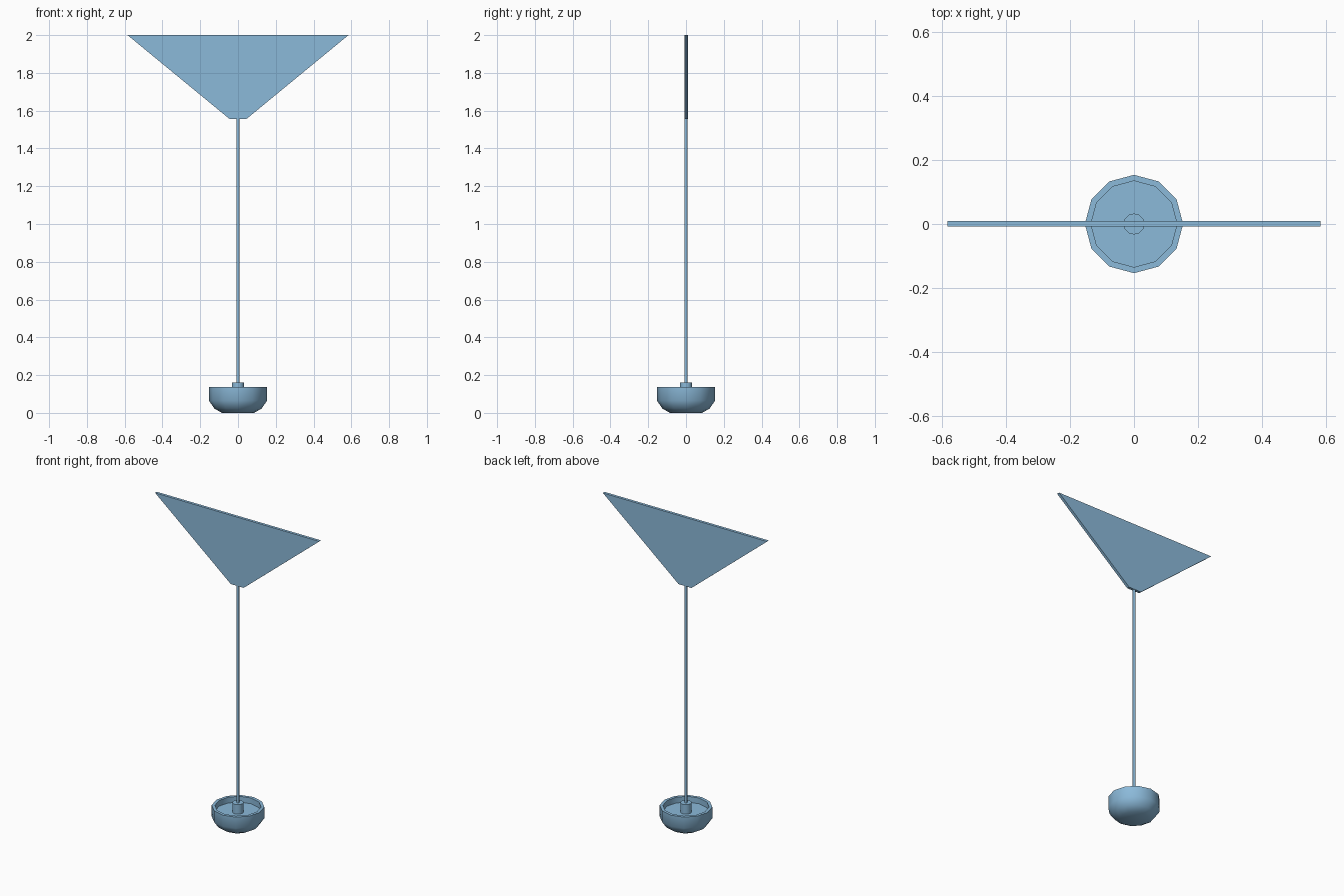
import bpy, bmesh, math

if "Cube" in bpy.data.objects:
    bpy.data.objects.remove(bpy.data.objects["Cube"])

blue = bpy.data.materials.new("blue_paint")
blue.diffuse_color = (0.26, 0.49, 0.70, 1.0)
blue.use_nodes = True
blue.node_tree.nodes["Principled BSDF"].inputs["Base Color"].default_value = blue.diffuse_color


def make_object(name, bm, smooth_angle=None):
    bmesh.ops.recalc_face_normals(bm, faces=bm.faces)
    mesh = bpy.data.meshes.new(name)
    bm.to_mesh(mesh)
    bm.free()
    mesh.materials.append(blue)
    obj = bpy.data.objects.new(name, mesh)
    bpy.context.collection.objects.link(obj)
    if smooth_angle:
        bpy.ops.object.select_all(action='DESELECT')
        obj.select_set(True)
        bpy.context.view_layer.objects.active = obj
        bpy.ops.object.shade_smooth_by_angle(angle=math.radians(smooth_angle))
    return obj


def lathe(name, profile, sides, smooth_angle=40):
    """Turn an (r, z) profile around z; both ends are capped."""
    bm = bmesh.new()
    rings = []
    for r, z in profile:
        rings.append([bm.verts.new((r * math.cos(math.tau * i / sides),
                                    r * math.sin(math.tau * i / sides), z))
                      for i in range(sides)])
    for a, b in zip(rings, rings[1:]):
        for i in range(sides):
            j = (i + 1) % sides
            bm.faces.new((a[i], a[j], b[j], b[i]))
    bm.faces.new(rings[0][::-1])
    bm.faces.new(rings[-1])
    return make_object(name, bm, smooth_angle)


# Weighted bowl base with a recessed top
lathe("base_bowl", [(0.085, 0.0), (0.125, 0.023), (0.154, 0.065), (0.154, 0.137),
                    (0.135, 0.137), (0.135, 0.10)], 12)

# Socket and pole
lathe("pole_socket", [(0.033, 0.09), (0.033, 0.161)], 12)
lathe("pole", [(0.008, 0.10), (0.008, 1.57)], 12)

# Flat tapered panel on top
bm = bmesh.new()
outline = [(-0.046, 1.557), (0.046, 1.557), (0.585, 2.0), (-0.585, 2.0)]
front = bm.faces.new([bm.verts.new((x, -0.008, z)) for x, z in outline])
back = bmesh.ops.extrude_face_region(bm, geom=[front])
bmesh.ops.translate(bm, vec=(0, 0.018, 0),
                    verts=[g for g in back["geom"] if isinstance(g, bmesh.types.BMVert)])
make_object("top_panel", bm)
